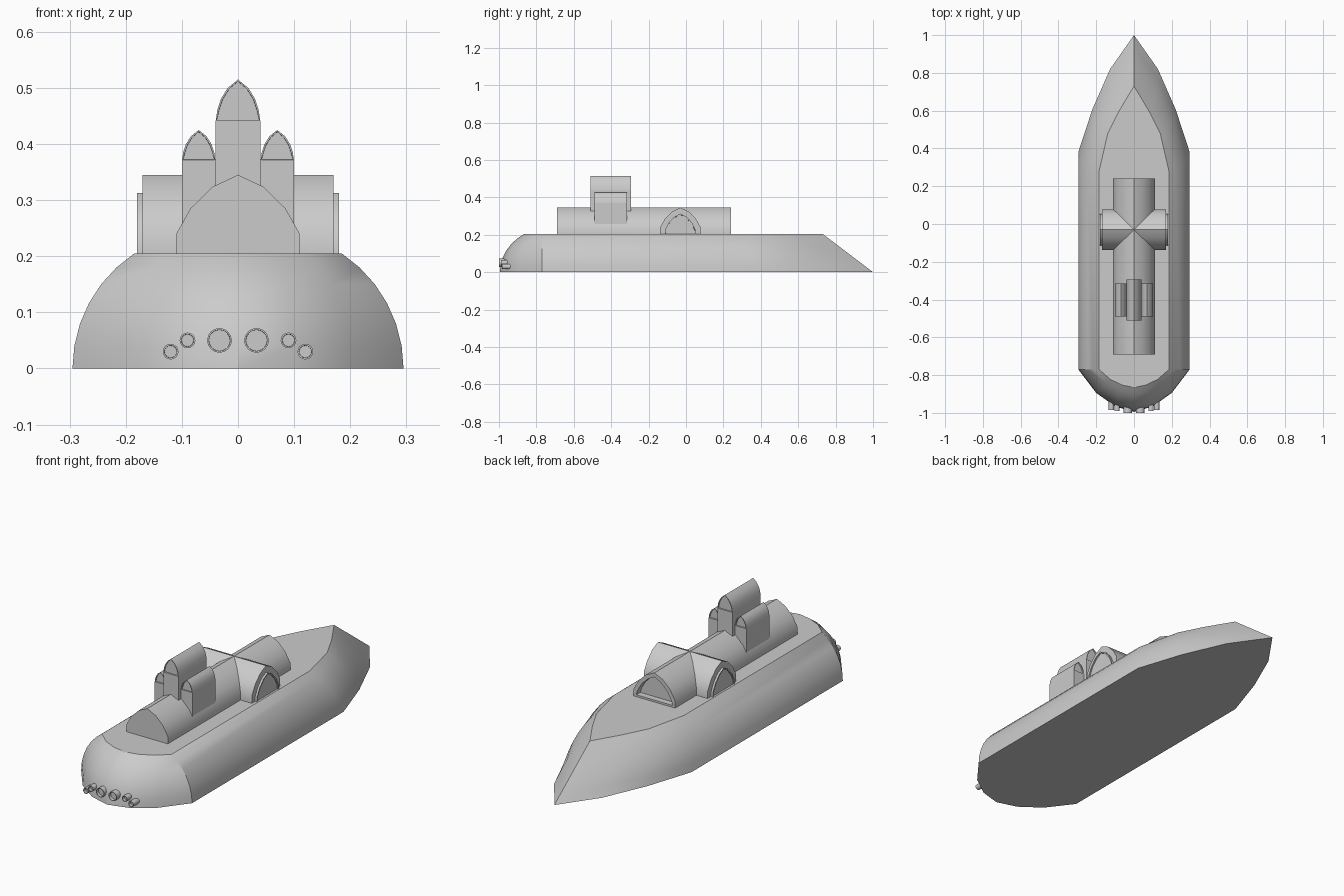
import bpy, bmesh, math
from mathutils import Vector

if "Cube" in bpy.data.objects:
    bpy.data.objects.remove(bpy.data.objects["Cube"])

WIDE = [(1, 0), (0.77, 0.43), (0.41, 0.8), (0, 1)]
TALL = [(1, 0), (0.92, 0.28), (0.76, 0.54), (0.46, 0.8), (0, 1)]


def finish(bm, name):
    bmesh.ops.recalc_face_normals(bm, faces=bm.faces[:])
    me = bpy.data.meshes.new(name)
    bm.to_mesh(me)
    bm.free()
    ob = bpy.data.objects.new(name, me)
    bpy.context.collection.objects.link(ob)
    bpy.ops.object.select_all(action='DESELECT')
    ob.select_set(True)
    bpy.context.view_layer.objects.active = ob
    bpy.ops.object.shade_smooth_by_angle(angle=math.radians(32))
    return ob


def recess(bm, normal, rim, depth):
    bmesh.ops.recalc_face_normals(bm, faces=bm.faces[:])
    faces = [f for f in bm.faces if f.normal.dot(Vector(normal)) > 0.99]
    bmesh.ops.inset_region(bm, faces=faces, thickness=rim, depth=0)
    bmesh.ops.inset_region(bm, faces=faces, thickness=0.0003, depth=-depth)


def arch(hw, z0, spring, top, table):
    """Pointed arch outline as (across, z) points."""
    side = [(hw * a, spring + (top - spring) * b) for a, b in table]
    if spring > z0:
        side.insert(0, (hw, z0))
    return side + [(-a, z) for a, z in reversed(side[:-1])]


def prism(name, outline, a0, a1, axis='y', offset=0, ends=(), rim=0.004, depth=0.01):
    bm = bmesh.new()
    loops = []
    for s in (a0, a1):
        loops.append([bm.verts.new((u + offset, s, z) if axis == 'y' else (s, u + offset, z))
                      for u, z in outline])
    n = len(outline)
    for i in range(n):
        j = (i + 1) % n
        bm.faces.new((loops[0][i], loops[0][j], loops[1][j], loops[1][i]))
    for l in loops:
        bm.faces.new(l)
    for e in ends:
        recess(bm, (0, e, 0) if axis == 'y' else (e, 0, 0), rim, depth)
    return finish(bm, name)


# Hull: stacked plan outlines with rounded stern and raked pointed bow
def lookup(table, f):
    for (a, ya), (b, yb) in zip(table, table[1:]):
        if f <= b + 1e-6:
            return ya + (yb - ya) * (f - a) / (b - a)


BOW_KEEL = [(0, 1), (0.43, 0.82), (0.75, 0.605), (1, 0.38)]
BOW_DECK = [(0, 0.73), (0.43, 0.59), (0.69, 0.513), (0.75, 0.465), (1, 0.28)]
BOW_DECK = [(0, 0.73), (0.43, 0.597), (0.75, 0.48), (1, 0.28)]
STERN = [(1, 0), (0.68, 0.55), (0.34, 0.87), (0, 1)]
H, R, C = 0.205, 0.246, 0.049
bm = bmesh.new()
levels = []
for k in range(7):
    ang = math.asin(H / R) * k / 6
    z, w = R * math.sin(ang), C + R * math.cos(ang)
    t = z / H
    d = 0.225 - 0.13 * (0.295 - w) / 0.11
    half = [(w * f, -0.77 - d * g) for f, g in reversed(STERN)]
    for f in (1, 0.75, 0.43, 0):
        half.append((w * f, (1 - t) * lookup(BOW_KEEL, f) + t * lookup(BOW_DECK, f)))
    ring = half + [(-x, y) for x, y in reversed(half[1:-1])]
    levels.append([bm.verts.new((x, y, z)) for x, y in ring])
for a, b in zip(levels, levels[1:]):
    for i in range(len(a)):
        j = (i + 1) % len(a)
        bm.faces.new((a[i], a[j], b[j], b[i]))
bm.faces.new(levels[0])
bm.faces.new(levels[-1])
finish(bm, "hull")

# Long vaulted deckhouse and its crossing wing
vault = arch(0.11, 0.2, 0.24, 0.345, WIDE)
prism("deckhouse", vault, -0.69, 0.24, ends=(1,), rim=0.02, depth=0.03)
prism("cross_wing", arch(0.108, 0.2, 0.24, 0.345, WIDE), -0.17, 0.17, 'x', -0.03)
prism("wing_doors", arch(0.083, 0.2, 0.225, 0.313, WIDE), -0.18, 0.18, 'x', -0.03,
      ends=(-1, 1), rim=0.006, depth=0.005)

# Three towers with arched roofs and recessed gable windows
for name, x, hw, base, spring, top, y0, y1 in (
        ("centre_tower", 0, 0.04, 0.25, 0.44, 0.515, -0.51, -0.295),
        ("left_tower", -0.07, 0.03, 0.255, 0.37, 0.425, -0.49, -0.315),
        ("right_tower", 0.07, 0.03, 0.255, 0.37, 0.425, -0.49, -0.315)):
    block = [(hw, base), (hw, spring), (-hw, spring), (-hw, base)]
    prism(name, block, y0, y1, offset=x)
    prism(name + "_roof", arch(hw, spring, spring, top, TALL), y0, y1, offset=x,
          ends=(-1, 1), rim=0.003, depth=0.006)

# Stern exhaust pipes
for i, (x, z, r, y) in enumerate(((0.033, 0.05, 0.022, -1.0), (0.09, 0.05, 0.014, -0.99),
                                  (0.12, 0.03, 0.014, -0.985))):
    for s in (-1, 1):
        ring = [(r * math.cos(a * math.pi / 8), z + r * math.sin(a * math.pi / 8)) for a in range(16)]
        prism("exhaust_pipe_%d" % (2 * i + (s > 0)), ring, y, -0.93, offset=s * x,
              ends=(-1,), rim=0.003, depth=0.015)
